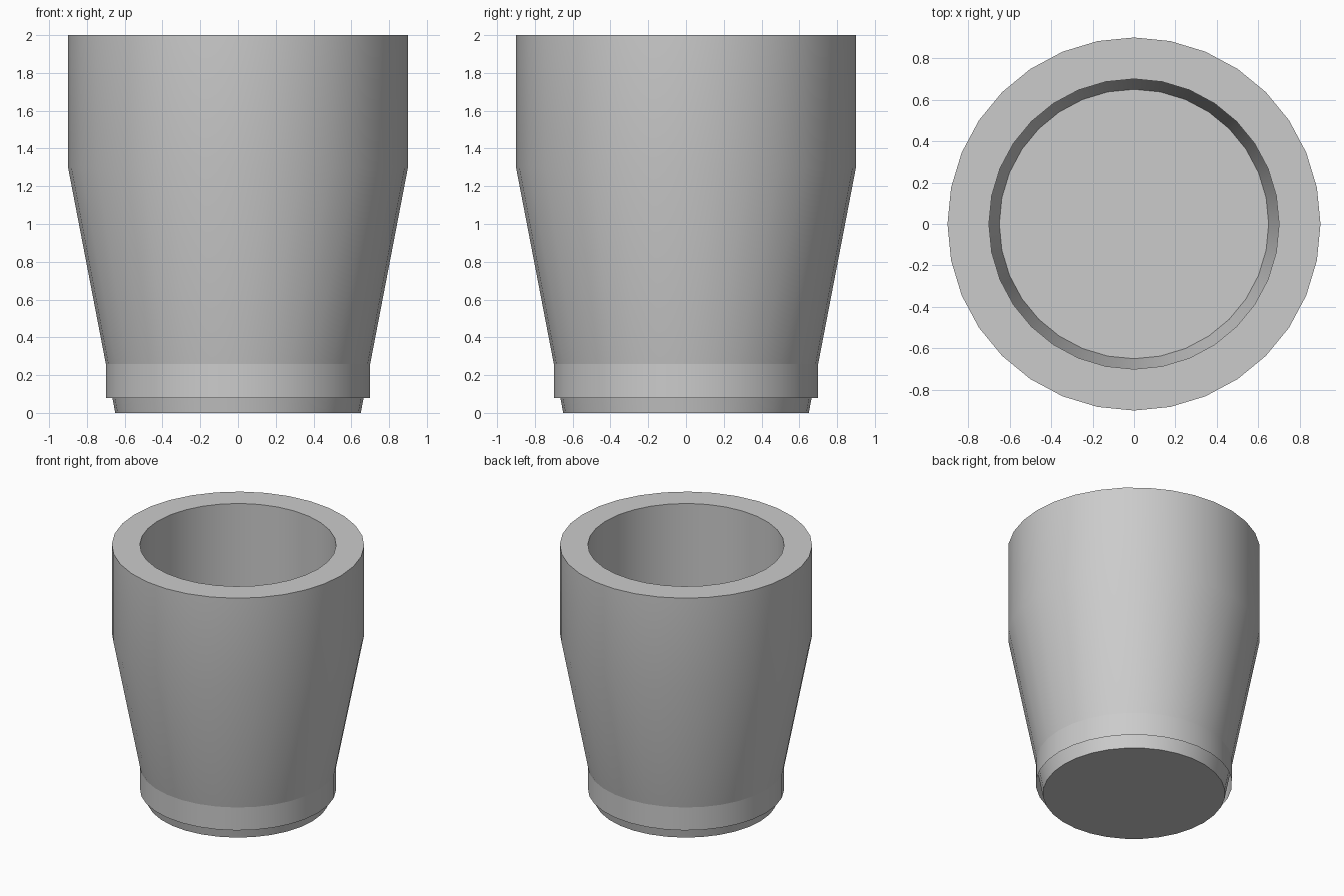
import bpy, bmesh, math

if "Cube" in bpy.data.objects:
    bpy.data.objects.remove(bpy.data.objects["Cube"])

SEGMENTS = 32

grey = bpy.data.materials.new("plain_grey")
grey.diffuse_color = (0.6, 0.6, 0.6, 1)
grey.use_nodes = True
grey.node_tree.nodes["Principled BSDF"].inputs["Base Color"].default_value = grey.diffuse_color


def lathe(name, profile, outward=True):
    """Spin a (radius, height) profile around z; radius 0 closes at the axis."""
    bm = bmesh.new()
    verts = [bm.verts.new((r, 0, z)) for r, z in profile]
    edges = [bm.edges.new(pair) for pair in zip(verts, verts[1:])]
    bmesh.ops.spin(bm, geom=verts + edges, axis=(0, 0, 1), cent=(0, 0, 0),
                   angle=math.tau, steps=SEGMENTS)
    bmesh.ops.remove_doubles(bm, verts=bm.verts, dist=0.0005)
    # orient the first wall away from (or towards) the axis
    bm.normal_update()
    wall = max(bm.faces, key=lambda f: f.normal.xy.length)
    facing = wall.normal.xy.dot(wall.calc_center_median().xy) > 0
    outer = wall.calc_center_median().xy.length > 0.705 or outward
    if facing != outer:
        bmesh.ops.reverse_faces(bm, faces=bm.faces)
    mesh = bpy.data.meshes.new(name)
    bm.to_mesh(mesh)
    bm.free()
    mesh.materials.append(grey)
    obj = bpy.data.objects.new(name, mesh)
    bpy.context.collection.objects.link(obj)
    bpy.ops.object.select_all(action='DESELECT')
    obj.select_set(True)
    bpy.context.view_layer.objects.active = obj
    bpy.ops.object.shade_smooth_by_angle(angle=math.radians(30))
    return obj


# Tapered outer wall, flat rim and straight inner wall
lathe("cup_wall", [(0.70, 0.26), (0.90, 1.30), (0.90, 2.0),
                   (0.70, 2.0), (0.70, 0.26)])

# Straight collar around the foot
lathe("foot_collar", [(0.70, 0.26), (0.70, 0.08)])

# Tapered base with a flat floor
lathe("base", [(0.70, 0.26), (0.65, 0.0), (0.0, 0.0)])
